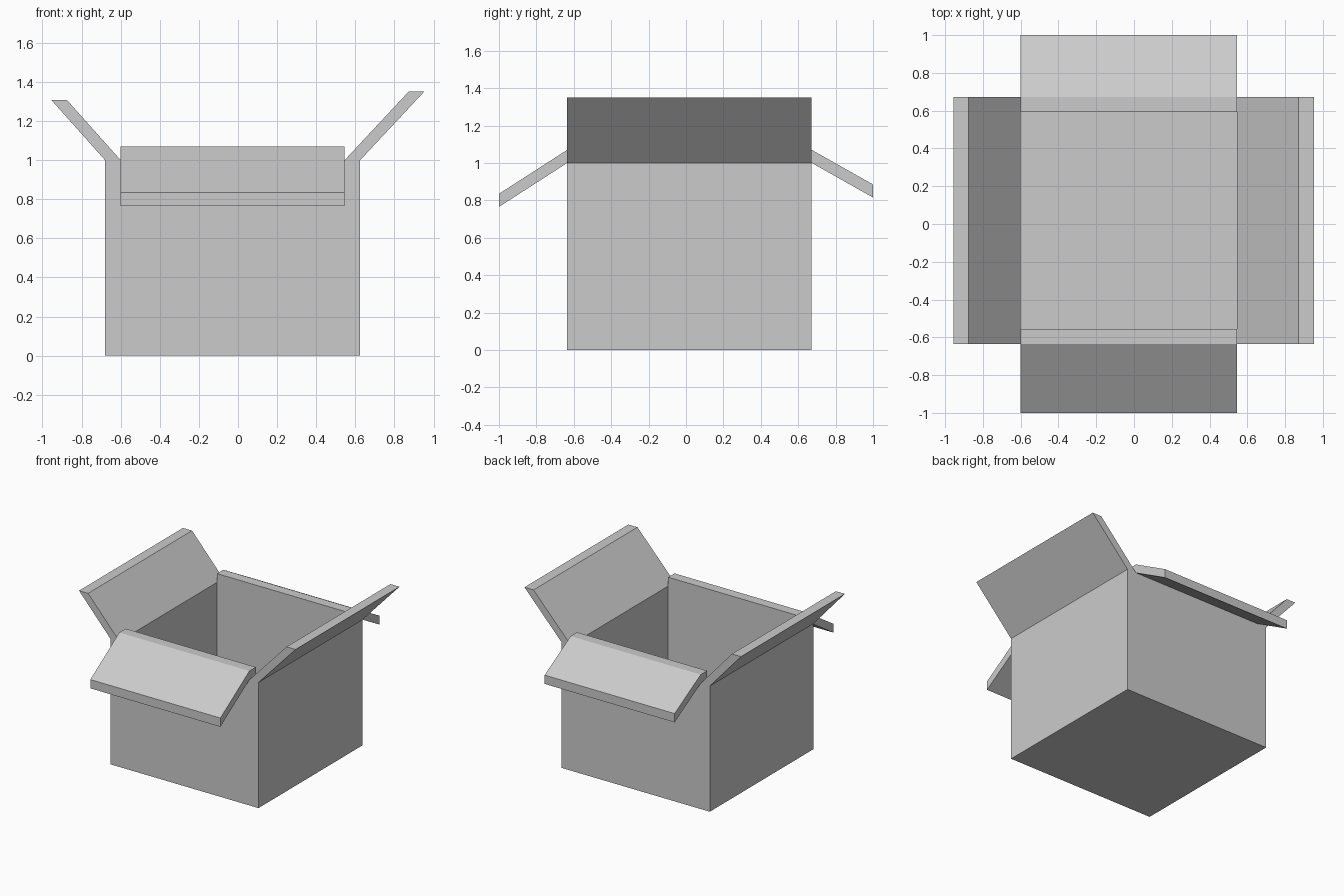
import bpy, bmesh
from mathutils import Vector

if "Cube" in bpy.data.objects:
    bpy.data.objects.remove(bpy.data.objects["Cube"])

X0, X1 = -0.68, 0.625      # outer walls, left and right
Y0, Y1 = -0.635, 0.672     # outer walls, front and back
T, H = 0.08, 1.0           # wall thickness and body height


def finish(bm, name):
    bmesh.ops.recalc_face_normals(bm, faces=bm.faces)
    mesh = bpy.data.meshes.new(name)
    bm.to_mesh(mesh)
    bm.free()
    obj = bpy.data.objects.new(name, mesh)
    bpy.context.collection.objects.link(obj)
    return obj


def prism(name, profile, axis, start, end):
    """Extrude a side profile along the x or y axis."""
    bm = bmesh.new()
    if axis == 'x':
        points = [(start, a, z) for a, z in profile]
        step = Vector((end - start, 0, 0))
    else:
        points = [(a, start, z) for a, z in profile]
        step = Vector((0, end - start, 0))
    face = bm.faces.new([bm.verts.new(p) for p in points])
    res = bmesh.ops.extrude_face_region(bm, geom=[face], use_keep_orig=True)
    moved = [v for v in res['geom'] if isinstance(v, bmesh.types.BMVert)]
    bmesh.ops.translate(bm, verts=moved, vec=step)
    return finish(bm, name)


# Open box body: inset the top face and push it down to the floor
bm = bmesh.new()
bmesh.ops.create_cube(bm, size=1)
bmesh.ops.scale(bm, verts=bm.verts, vec=(X1 - X0, Y1 - Y0, H))
bmesh.ops.translate(bm, verts=bm.verts, vec=((X0 + X1) / 2, (Y0 + Y1) / 2, H / 2))
top = max(bm.faces, key=lambda f: f.calc_center_median().z)
bmesh.ops.inset_region(bm, faces=[top], thickness=T, use_even_offset=True)
down = bmesh.ops.extrude_face_region(bm, geom=[top])
bmesh.ops.translate(bm, vec=(0, 0, T - H),
                    verts=[v for v in down['geom'] if isinstance(v, bmesh.types.BMVert)])
bmesh.ops.delete(bm, geom=[top] if top.is_valid else [], context='FACES_ONLY')
finish(bm, "box_body")

# Side flaps, leaning outwards and up
prism("left_flap", [(X0, H), (X0 + T, H), (-0.875, 1.308), (-0.955, 1.308)], 'y', Y0, Y1)
prism("right_flap", [(X1 - T, H), (X1, H), (0.952, 1.35), (0.872, 1.35)], 'y', Y0, Y1)

# Front and back flaps, resting on the rim and folded down
R = 0.07
for name, inner, outer, tip, tip_z in (("front_flap", Y0 + T, Y0, -1, 0.765),
                                       ("back_flap", Y1 - T, Y1, 1, 0.815)):
    prism(name, [(inner, H), (outer, H), (tip, tip_z), (tip, tip_z + R),
                 (outer, H + R), (inner, H + R)], 'x', X0 + T, X1 - T)
